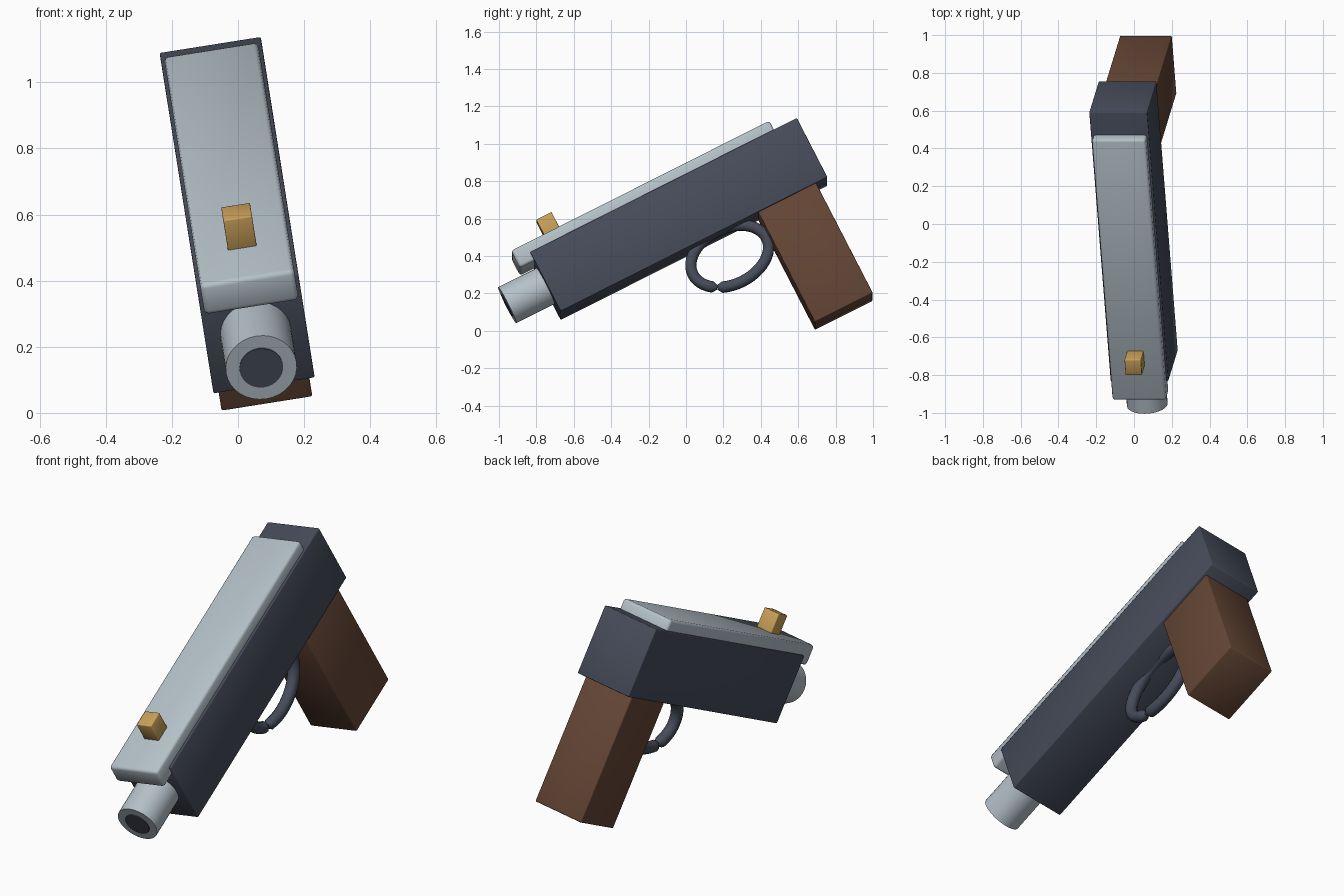
import bpy, math
from mathutils import Matrix, Vector

if "Cube" in bpy.data.objects:
    bpy.data.objects.remove(bpy.data.objects["Cube"])

# Whole model is pitched nose-down, then rolled a little
POSE = Matrix.Rotation(math.radians(-9), 4, 'Y') @ Matrix.Rotation(math.radians(27), 4, 'X')
MID = 0.091  # centre plane across the width


def material(name, rgb):
    m = bpy.data.materials.new(name)
    m.diffuse_color = (*rgb, 1)
    m.use_nodes = True
    m.node_tree.nodes["Principled BSDF"].inputs["Base Color"].default_value = m.diffuse_color
    return m


STEEL = material("light_steel", (0.46, 0.53, 0.58))
DARK = material("dark_metal", (0.061, 0.072, 0.102))
WOOD = material("brown_wood", (0.13, 0.062, 0.036))
BRASS = material("brass", (0.58, 0.35, 0.10))


def finish(ob, name, mat, angle=60):
    ob.name = name
    ob.data.materials.clear()
    ob.data.materials.append(mat)
    bpy.ops.object.select_all(action='DESELECT')
    ob.select_set(True)
    bpy.context.view_layer.objects.active = ob
    bpy.ops.object.shade_smooth_by_angle(angle=math.radians(angle))
    ob.matrix_world = POSE @ ob.matrix_world
    return ob


def box(name, mat, half_width, y0, y1, z0, z1, bevel):
    bpy.ops.mesh.primitive_cube_add(size=1)
    ob = bpy.context.object
    ob.data.transform(Matrix.Translation((MID, (y0 + y1) / 2, (z0 + z1) / 2))
                      @ Matrix.Diagonal((2 * half_width, y1 - y0, z1 - z0, 1)))
    mod = ob.modifiers.new("soft_edges", 'BEVEL')
    mod.width = bevel
    mod.segments = 2
    bpy.ops.object.modifier_apply(modifier=mod.name)
    return finish(ob, name, mat)


def cylinder(name, mat, radius, y0, y1, z):
    bpy.ops.mesh.primitive_cylinder_add(vertices=32, radius=radius, depth=y1 - y0)
    ob = bpy.context.object
    ob.data.transform(Matrix.Translation((MID, (y0 + y1) / 2, z))
                      @ Matrix.Rotation(math.pi / 2, 4, 'X'))
    return finish(ob, name, mat, 30)


# Main blocks
box("frame", DARK, 0.155, -0.566, 1.034, 0.365, 0.724, 0.005)
box("slide", STEEL, 0.144, -0.652, 0.897, 0.675, 0.780, 0.014)
box("grip", WOOD, 0.139, 0.620, 0.967, -0.302, 0.400, 0.006)
box("front_sight", BRASS, 0.044, -0.450, -0.358, 0.760, 0.882, 0.004)

# Barrel and dark bore
cylinder("barrel", STEEL, 0.108, -0.795, -0.50, 0.545)
cylinder("bore", DARK, 0.066, -0.799, -0.790, 0.545)

# Trigger guard: an oval tube whose two tapered ends meet underneath
curve = bpy.data.curves.new("trigger_guard", 'CURVE')
curve.dimensions = '3D'
curve.bevel_depth = 0.031
curve.bevel_resolution = 3
curve.use_fill_caps = True
spline = curve.splines.new('POLY')
N = 48
spline.points.add(N)
for i, p in enumerate(spline.points):
    t = math.radians(232) + 2 * math.pi * i / N
    p.co = (MID, 0.385 + 0.220 * math.cos(t), 0.241 + 0.152 * math.sin(t), 1)
    p.radius = min(1.0, 0.4 + 0.6 * min(i, N - i))
guard = bpy.data.objects.new("trigger_guard", curve)
bpy.context.collection.objects.link(guard)
bpy.ops.object.select_all(action='DESELECT')
guard.select_set(True)
bpy.context.view_layer.objects.active = guard
bpy.ops.object.convert(target='MESH')
finish(bpy.context.object, "trigger_guard", DARK, 50)
